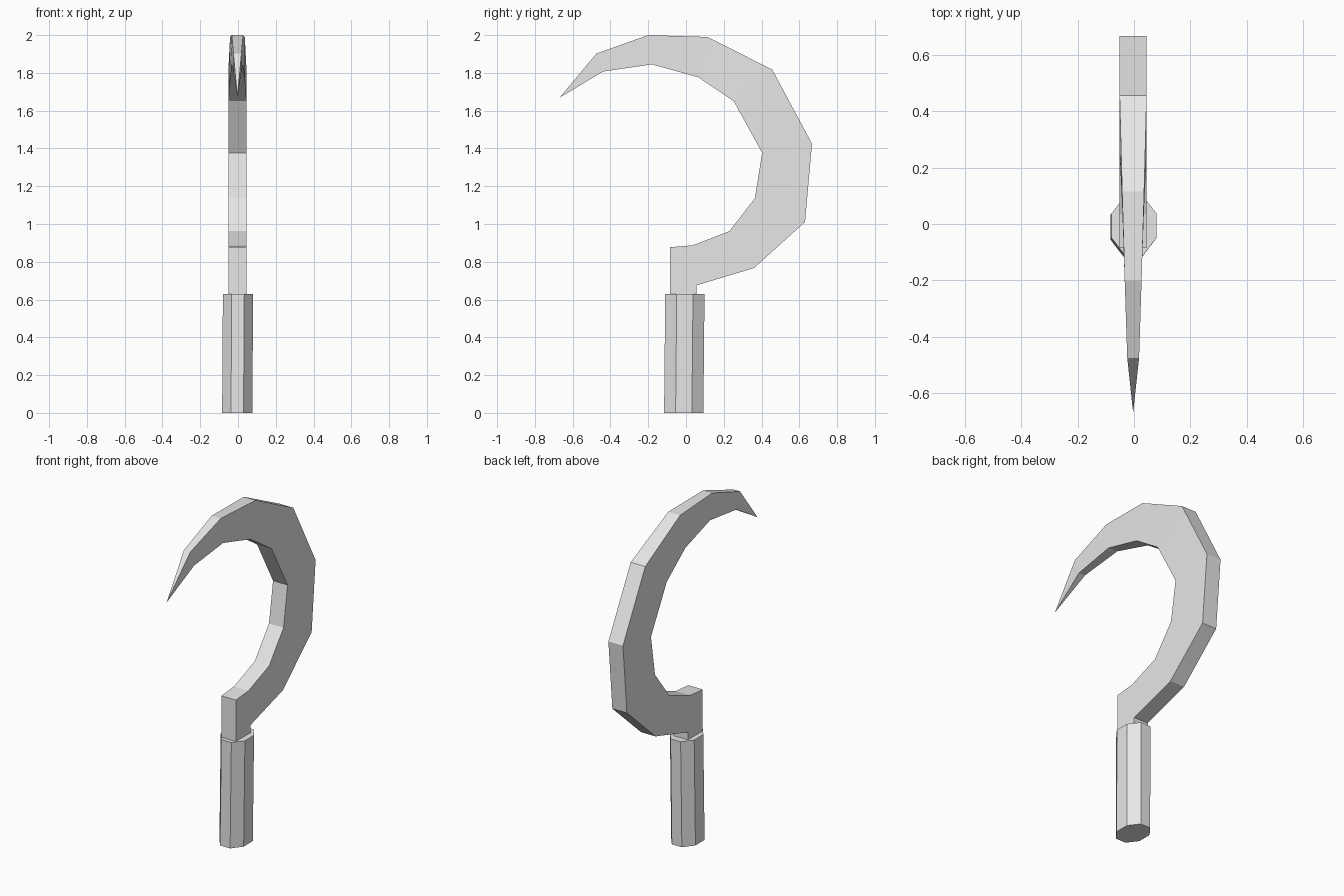
import bpy
import bmesh
import math
from mathutils import Vector

cube = bpy.data.objects.get("Cube")
if cube:
    bpy.data.objects.remove(cube, do_unlink=True)

grey = bpy.data.materials.new("light grey")
grey.use_nodes = True
colour = (0.8, 0.8, 0.8, 1)
grey.diffuse_color = colour
grey.node_tree.nodes["Principled BSDF"].inputs["Base Color"].default_value = colour


def loft(name, rings):
    """Skin a closed solid through rings of equal vertex count."""
    bm = bmesh.new()
    loops = [[bm.verts.new(p) for p in ring] for ring in rings]
    n = len(loops[0])
    for a, b in zip(loops, loops[1:]):
        for i in range(n):
            j = (i + 1) % n
            bm.faces.new((a[i], a[j], b[j], b[i]))
    bm.faces.new(loops[0])
    bm.faces.new(loops[-1])
    bmesh.ops.remove_doubles(bm, verts=bm.verts, dist=0.0005)
    bmesh.ops.recalc_face_normals(bm, faces=bm.faces)
    mesh = bpy.data.meshes.new(name)
    bm.to_mesh(mesh)
    bm.free()
    mesh.materials.append(grey)
    obj = bpy.data.objects.new(name, mesh)
    bpy.context.collection.objects.link(obj)
    return obj


def octagon(cx, cy, z):
    r = 1 / math.cos(math.pi / 8)
    angles = [math.pi / 8 + i * math.pi / 4 for i in range(8)]
    return [Vector((cx + 0.08 * r * math.cos(a), cy + 0.104 * r * math.sin(a), z))
            for a in angles]


def section(outer, inner, half):
    """Rectangular blade slice between a spine point and an edge point."""
    cx = -0.003
    return [(cx - half, *outer), (cx + half, *outer),
            (cx + half, *inner), (cx - half, *inner)]


# Slightly leaning eight-sided grip
loft("handle", [octagon(-0.004, -0.012, 0), octagon(0, -0.006, 0.63)])

# Short neck joining grip and blade
loft("neck", [section((-0.085, z), (0.055, z), 0.048) for z in (0.62, 0.675)])

# Hooked blade: spine point, cutting edge point, half thickness
stations = [
    ((-0.085, 0.675), (-0.085, 0.877), 0.048),
    ((0.055, 0.675), (0.035, 0.887), 0.048),
    ((0.36, 0.767), (0.23, 0.962), 0.048),
    ((0.63, 1.01), (0.365, 1.137), 0.048),
    ((0.667, 1.425), (0.403, 1.377), 0.048),
    ((0.457, 1.817), (0.253, 1.65), 0.048),
    ((0.115, 1.99), (0.065, 1.777), 0.039),
    ((-0.2, 2.0), (-0.18, 1.845), 0.03),
    ((-0.475, 1.902), (-0.44, 1.807), 0.021),
    ((-0.67, 1.668), (-0.67, 1.668), 0.0001),
]
loft("blade", [section(*s) for s in stations])
